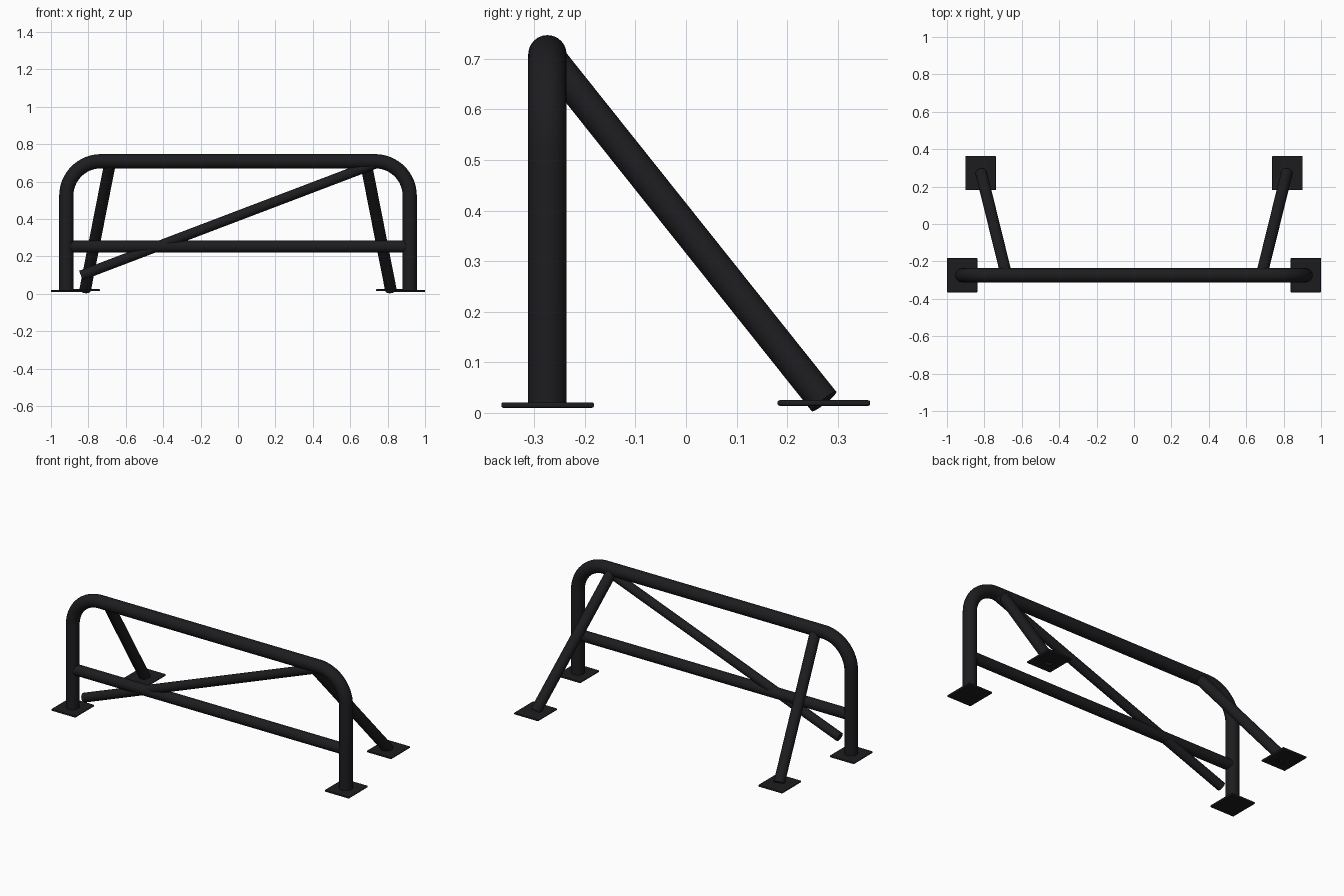
import bpy, math
from mathutils import Vector

if "Cube" in bpy.data.objects:
    bpy.data.objects.remove(bpy.data.objects["Cube"])

black = bpy.data.materials.new("black_paint")
black.diffuse_color = (0.012, 0.012, 0.014, 1)
black.use_nodes = True
black.node_tree.nodes["Principled BSDF"].inputs["Base Color"].default_value = black.diffuse_color
HOOP_Y = -0.274


def finish(obj, name):
    obj.name = name
    obj.data.materials.clear()
    obj.data.materials.append(black)
    bpy.ops.object.select_all(action='DESELECT')
    obj.select_set(True)
    bpy.context.view_layer.objects.active = obj
    bpy.ops.object.shade_smooth_by_angle(angle=math.radians(40))


def tube(name, points, radius):
    """Capped round tube swept along a path."""
    curve = bpy.data.curves.new(name, 'CURVE')
    curve.dimensions = '3D'
    curve.bevel_depth = radius
    curve.bevel_resolution = 10
    curve.use_fill_caps = True
    spline = curve.splines.new('POLY')
    spline.points.add(len(points) - 1)
    for p, co in zip(spline.points, points):
        p.co = (*co, 1)
    obj = bpy.data.objects.new(name, curve)
    bpy.context.collection.objects.link(obj)
    bpy.ops.object.select_all(action='DESELECT')
    obj.select_set(True)
    bpy.context.view_layer.objects.active = obj
    bpy.ops.object.convert(target='MESH')
    finish(bpy.context.object, name)


def plate(name, x, y, z):
    """Thin mounting plate with rounded rim."""
    bpy.ops.mesh.primitive_cube_add(size=1, location=(x, y, z))
    obj = bpy.context.object
    obj.scale = (0.163, 0.183, 0.011)
    bpy.ops.object.transform_apply(location=False, rotation=False, scale=True)
    finish(obj, name)
    bevel = obj.modifiers.new("rim", 'BEVEL')
    bevel.width = 0.004
    bevel.segments = 3


# Main hoop: two uprights joined by rounded corners
leg_x, top_z, bend = 0.918, 0.709, 0.185
right = [Vector((leg_x, HOOP_Y, 0.015))]
for i in range(17):
    a = math.pi / 2 * i / 16
    right.append(Vector((leg_x - bend + bend * math.cos(a), HOOP_Y,
                         top_z - bend + bend * math.sin(a))))
left = [Vector((-p.x, p.y, p.z)) for p in reversed(right)]
tube("main_hoop", right + left, 0.038)

# Horizontal crossbar and diagonal brace
tube("crossbar", [(-0.91, HOOP_Y, 0.253), (0.91, HOOP_Y, 0.253)], 0.032)
tube("diagonal_brace", [(-0.84, HOOP_Y, 0.098), (0.73, HOOP_Y, 0.695)], 0.027)

# Rear stays and foot plates on both sides
for side, s in (("left", -1), ("right", 1)):
    tube("rear_stay_" + side,
         [(s * 0.682, HOOP_Y, 0.709), (s * 0.817, 0.273, 0.0225)], 0.031)
    plate("hoop_plate_" + side, s * 0.9185, -0.2735, 0.0155)
    plate("stay_plate_" + side, s * 0.82, 0.2725, 0.0195)
